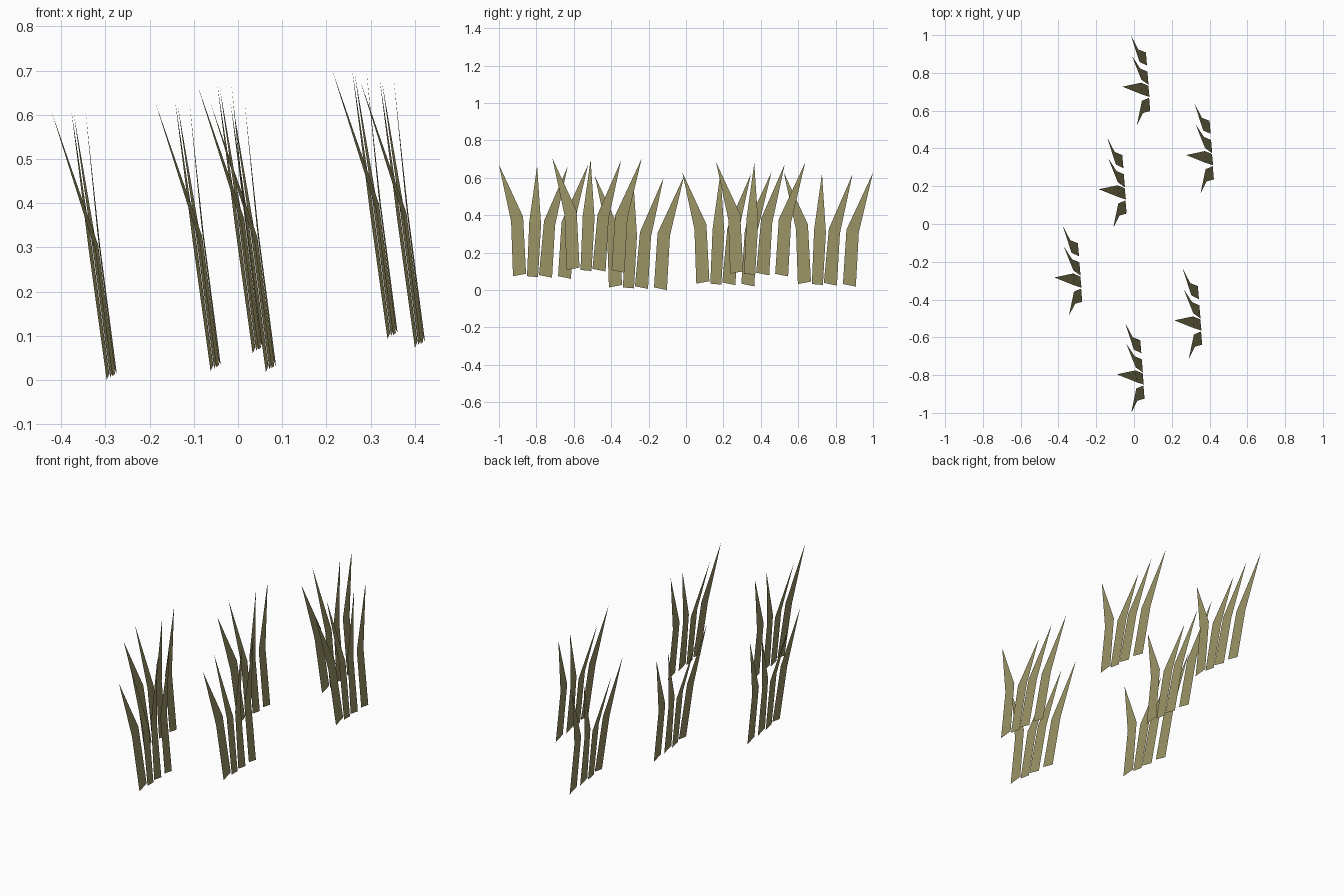
import bpy

if "Cube" in bpy.data.objects:
    bpy.data.objects.remove(bpy.data.objects["Cube"])

# dry olive leaf colour
mat = bpy.data.materials.new("grass_olive")
mat.diffuse_color = (0.31, 0.28, 0.125, 1)
mat.use_nodes = True
mat.node_tree.nodes["Principled BSDF"].inputs["Base Color"].default_value = mat.diffuse_color

# blade profiles: base x, mid x, tip x, then (y, z) of
# base left, base right, mid right, mid left, tip
BLADES = [
    (-0.277, -0.315, -0.345, [(-.412, .014), (-.342, .027), (-.358, .332), (-.422, .305), (-.487, .61)]),
    (-0.281, -0.319, -0.421, [(-.337, .014), (-.278, .009), (-.262, .29), (-.325, .305), (-.283, .605)]),
    (-0.286, -0.324, -0.371, [(-.273, .020), (-.203, .006), (-.187, .285), (-.246, .31), (-.12, .60)]),
    (-0.294, -0.334, -0.377, [(-.171, .014), (-.102, .0), (-.086, .29), (-.152, .305), (-.01, .61)]),
]
TWIST = 0.003  # slight turn of each blade about its length

# tuft positions relative to the first tuft
TUFTS = [(0, 0, 0), (.36, 1.01, .018), (.697, .648, .073),
         (.235, .467, .02), (.635, -.227, .093), (.33, -.513, .06)]


def tuft_mesh():
    """Four flat tapered blades, each a quad stalk with a triangular tip."""
    verts, faces = [], []
    for bx, mx, tx, yz in BLADES:
        n = len(verts)
        xs = (bx + TWIST, bx - TWIST, mx - TWIST, mx + TWIST, tx)
        verts += [(x, y, z) for x, (y, z) in zip(xs, yz)]
        faces += [(n, n + 1, n + 2, n + 3), (n + 3, n + 2, n + 4)]
    me = bpy.data.meshes.new("grass_tuft")
    me.from_pydata(verts, [], faces)
    me.materials.append(mat)
    return me


# scatter the six tufts
mesh = tuft_mesh()
for i, loc in enumerate(TUFTS):
    ob = bpy.data.objects.new(f"grass_tuft_{i + 1}", mesh)
    ob.location = loc
    bpy.context.collection.objects.link(ob)
